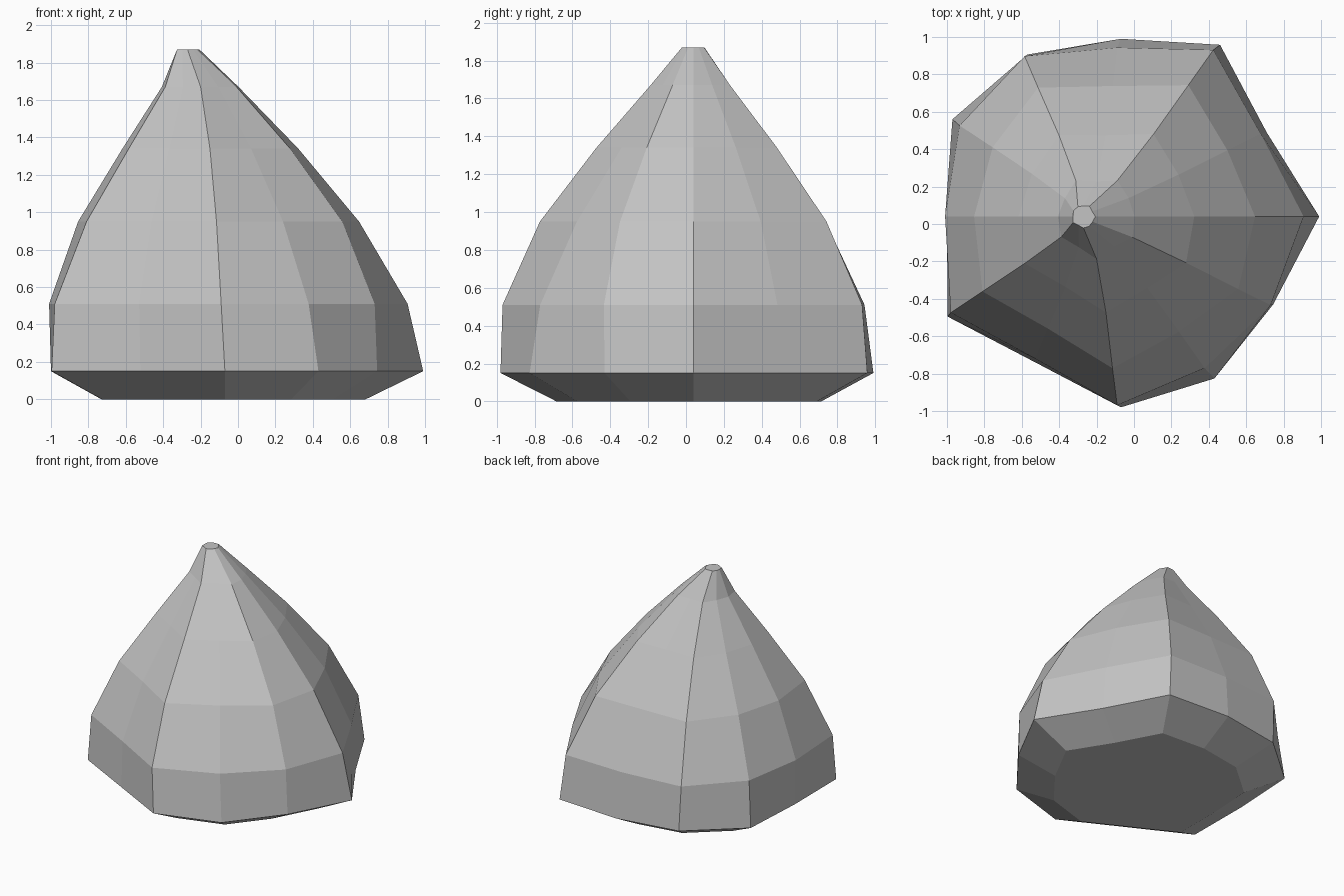
import bpy
import bmesh
from math import cos, sin, radians

cube = bpy.data.objects.get("Cube")
if cube:
    bpy.data.objects.remove(cube)

# Outline radius at each 30 degree step, starting at +x
RADII = [1.06, 0.90, 1.06, 0.95, 1.0, 1.04, 0.93, 1.07, 0.904, 1.02, 1.0, 0.94]
# How slowly each ridge tapers towards the tip
BULGE = [0.94, 1.03, 1.0, 0.96, 1.04, 0.93, 1.04, 0.98, 1.0, 1.04, 0.93, 1.08]
# Rings from base to tip: height, scale, centre x, strength of the bulge
RINGS = [
    (0.0, 0.71, -0.07, 0.0),
    (0.15, 1.0, -0.07, 0.0),
    (0.51, 0.97, -0.09, 0.5),
    (0.95, 0.765, -0.115, 1.0),
    (1.34, 0.48, -0.15, 1.2),
    (1.67, 0.21, -0.20, 1.5),
    (1.87, 0.06, -0.27, 0.0),
]
CENTRE_Y = 0.04


def make_material(name, value):
    mat = bpy.data.materials.new(name)
    mat.use_nodes = True
    colour = (value, value, value, 1)
    mat.diffuse_color = colour
    mat.node_tree.nodes["Principled BSDF"].inputs["Base Color"].default_value = colour
    return mat


def make_ring(bm, z, scale, cx, strength):
    ring = []
    for i, (r, bulge) in enumerate(zip(RADII, BULGE)):
        a = radians(30 * i)
        d = r * scale * bulge ** strength
        ring.append(bm.verts.new((cx + d * cos(a), CENTRE_Y + d * sin(a), z)))
    return ring


# Faceted stone: stacked rings joined by quads, closed at both ends
bm = bmesh.new()
rings = [make_ring(bm, *spec) for spec in RINGS]
count = len(RADII)
for low, high in zip(rings, rings[1:]):
    for i in range(count):
        j = (i + 1) % count
        bm.faces.new((low[i], low[j], high[j], high[i]))
bm.faces.new(rings[0][::-1])
bm.faces.new(rings[-1])
bmesh.ops.recalc_face_normals(bm, faces=bm.faces)

mesh = bpy.data.meshes.new("stone")
bm.to_mesh(mesh)
bm.free()
mesh.materials.append(make_material("stone grey", 0.55))
stone = bpy.data.objects.new("stone", mesh)
bpy.context.collection.objects.link(stone)
